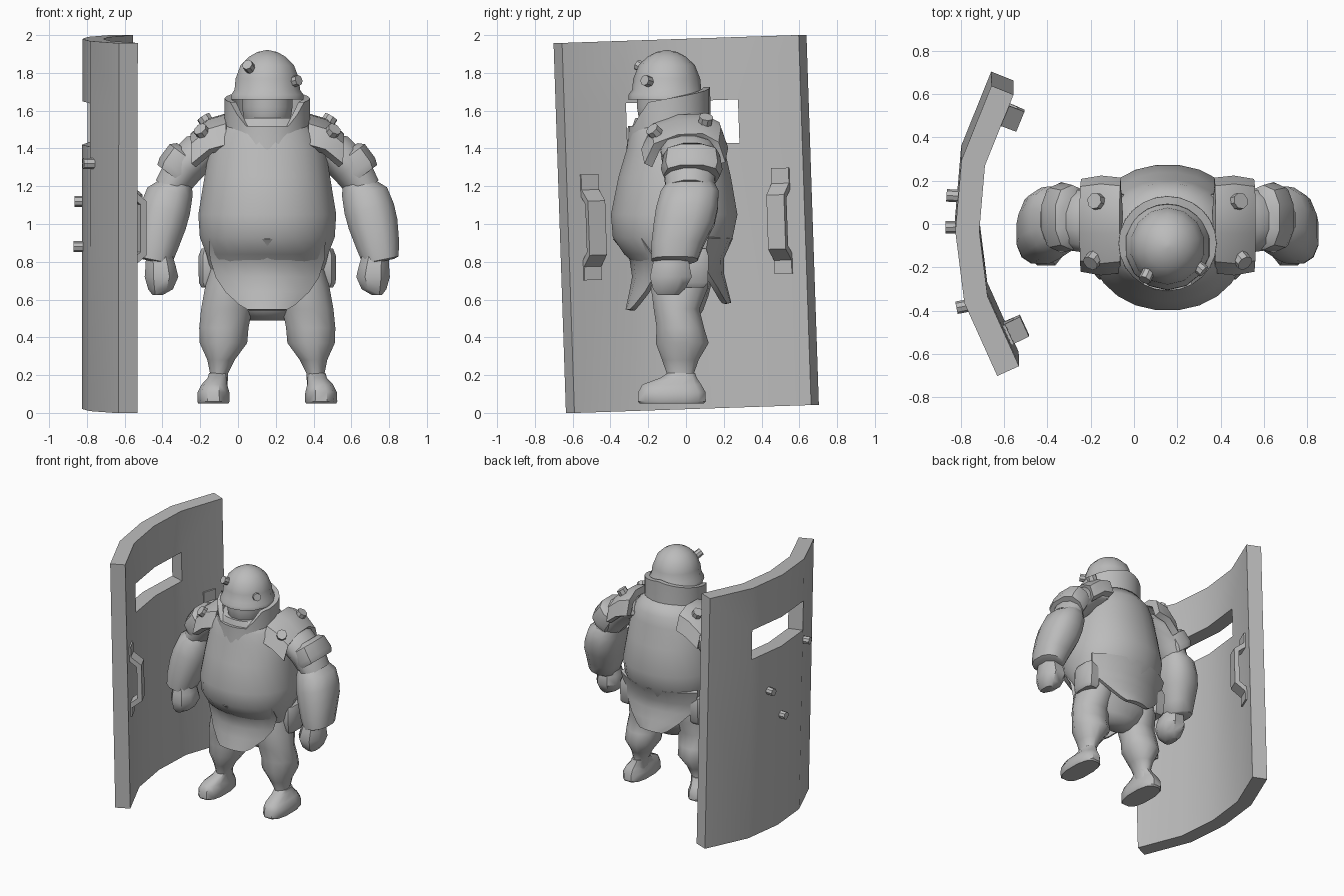
import bpy, bmesh, math
from mathutils import Vector

if "Cube" in bpy.data.objects:
    bpy.data.objects.remove(bpy.data.objects["Cube"])

CX = 0.155  # figure centre line
grey = bpy.data.materials.new("plain grey")
grey.diffuse_color = (0.5, 0.5, 0.5, 1)
grey.use_nodes = True
grey.node_tree.nodes["Principled BSDF"].inputs["Base Color"].default_value = grey.diffuse_color


def finish(ob, mods=(), angle=42):
    """Apply modifiers, tidy normals, colour and shade."""
    bpy.ops.object.select_all(action='DESELECT')
    bpy.context.view_layer.objects.active = ob
    ob.select_set(True)
    for kind, props in mods:
        m = ob.modifiers.new(kind, kind)
        for k, v in props.items():
            setattr(m, k, v)
        bpy.ops.object.modifier_apply(modifier=m.name)
    bm = bmesh.new()
    bm.from_mesh(ob.data)
    bmesh.ops.recalc_face_normals(bm, faces=bm.faces)
    bm.to_mesh(ob.data)
    bm.free()
    ob.data.materials.clear()
    ob.data.materials.append(grey)
    bpy.ops.object.shade_smooth_by_angle(angle=math.radians(angle))
    return ob


def skin(name, rows, wrap=False, caps=False, skip=(), mods=(), loc=(CX, 0, 0), rot=(0, 0, 0), angle=42):
    """Join rows of points into a surface."""
    bm = bmesh.new()
    vs = [[bm.verts.new(p) for p in r] for r in rows]
    n = len(rows[0])
    for j in range(len(rows) - 1):
        for i in range(n if wrap else n - 1):
            if (j, i) not in skip:
                k = (i + 1) % n
                bm.faces.new((vs[j][i], vs[j][k], vs[j + 1][k], vs[j + 1][i]))
    if caps:
        bm.faces.new(vs[0])
        bm.faces.new(vs[-1])
    me = bpy.data.meshes.new(name)
    bm.to_mesh(me)
    bm.free()
    ob = bpy.data.objects.new(name, me)
    ob.location, ob.rotation_euler = loc, rot
    bpy.context.collection.objects.link(ob)
    return finish(ob, mods, angle)


def ring(x, y, z, rx, ry, n=16, power=2.0, tangent=(0, 0, 1)):
    """Superellipse ring, tilted to face along the tangent."""
    u = Vector((0, 1, 0)).cross(Vector(tangent)).normalized()
    pts = []
    for i in range(n):
        a = math.tau * (i + 0.5) / n
        c, s = math.cos(a), math.sin(a)
        c, s = (math.copysign(abs(t) ** (2 / power), t) for t in (c, s))
        pts.append(Vector((x, y, z)) + u * rx * c + Vector((0, ry * s, 0)))
    return pts


MIRROR = [('MIRROR', {})]


def solid(t, offset=0.0):
    return [('SOLIDIFY', dict(thickness=t, offset=offset, use_even_offset=True))]


def limb(name, data, n=12, power=2.0, t=(0, 0, 1), angle=42):
    return skin(name, [ring(*d, n, power, t) for d in data], True, True, mods=MIRROR, angle=angle)


def bolt(name, pos, direction, r=0.032, depth=0.07):
    bpy.ops.mesh.primitive_cylinder_add(vertices=8, radius=r, depth=depth, location=pos)
    ob = bpy.context.object
    ob.name = name
    ob.rotation_euler = Vector(direction).to_track_quat('Z', 'Y').to_euler()
    finish(ob)


# ---- figure: torso (z, half width, front y, back y) ----
torso = [(1.56, .20, -.27, .13), (1.48, .27, -.30, .19), (1.40, .31, -.315, .205),
         (1.25, .335, -.36, .24), (1.05, .368, -.40, .275), (.93, .36, -.39, .25),
         (.84, .325, -.33, .205), (.74, .30, -.21, .15), (.62, .27, -.17, .12),
         (.54, .17, -.13, .09), (.49, .10, -.08, .05)]
skin("torso", [ring(0, (f + b) / 2, z, w, (b - f) / 2, 24, 2.1) for z, w, f, b in torso],
     True, True, angle=60)

# coat flaps hanging in front and behind (z, y, half width, sideways bend)
S = [-1, -.75, -.4, 0, .4, .75, 1]
front = [(.93, -.375, .30, .15), (.82, -.285, .295, .13), (.72, -.27, .265, .11),
         (.64, -.285, .215, .08), (.57, -.30, .14, .04), (.545, -.305, .10, .02)]
back = [(.93, .235, .33, .13), (.82, .185, .31, .10), (.74, .185, .27, .08),
        (.66, .205, .20, .05), (.60, .22, .13, .03), (.58, .225, .09, .02)]
for name, rows, sg in (("front_flap", front, 1), ("back_flap", back, -1)):
    skin(name, [[(w * s, y + sg * d * s * s, z) for s in S] for z, y, w, d in rows], mods=solid(.03))


# collar: high at the back, scooped at the front
def collar_top(a):
    a = abs((math.degrees(a) + 180) % 360 - 180)
    if a < 35:
        return 1.52
    if a < 50:
        return 1.58
    return 1.645 + .08 * (a - 60) / 120


def collar_ring(r, dz, flat=None):
    return [(r * math.sin(a), -.09 - (r - .008) * math.cos(a), collar_top(a) + dz if flat is None else flat)
            for a in (math.tau * i / 24 for i in range(24))]


skin("collar", [collar_ring(.235, 0, 1.37), collar_ring(.228, 0, 1.46), collar_ring(.226, 0),
                collar_ring(.19, 0), collar_ring(.18, 0, 1.46)], True, True)

# head and helmet
skin("head", [ring(0, -.11, z, w, d, 12) for z, w, d in
              ((1.48, .09, .10), (1.53, .125, .14), (1.62, .138, .155), (1.75, .135, .15))], True, True)
skin("helmet", [ring(0, -.102, z, w, w * 1.03, 14) for z, w in
                ((1.69, .14), (1.66, .16), (1.66, .198), (1.685, .196), (1.71, .178), (1.77, .172),
                 (1.84, .145), (1.885, .10), (1.91, .055), (1.92, .01))], True, True)
for p, d in (((.06, -.235, 1.83), (-.35, -.75, .45)), ((.30, -.20, 1.755), (.7, -.6, .2))):
    bolt("helmet_bolt", p, d, .029, .06)

# legs, knees and boots
limb("leg", [(.19, -.03, .78, .11, .15), (.20, -.035, .66, .135, .155), (.215, -.05, .55, .14, .125),
             (.23, -.03, .45, .135, .13), (.232, -.02, .37, .13, .145), (.245, -.03, .28, .075, .10),
             (.255, -.03, .21, .05, .075), (.26, -.02, .13, .05, .08)], angle=60)
limb("boot", [(.285, -.075, .05, .082, .175), (.285, -.075, .06, .088, .185), (.285, -.075, .11, .086, .183),
              (.28, -.075, .15, .07, .16), (.265, -.04, .185, .052, .10), (.26, -.025, .21, .05, .075)],
     power=2.6)

# hip pouches
limb("hip_pouch", [(.305, .02, z, w, d) for z, w, d in
                   ((.665, .045, .08), (.69, .06, .10), (.83, .062, .105), (.87, .045, .09))], 8, 3.5)

# arms
limb("upper_arm", [(.20, .01, 1.43, .09, .13), (.34, .01, 1.40, .11, .15), (.44, .02, 1.30, .11, .145),
                   (.52, .02, 1.18, .09, .13)], t=(.6, 0, -.8))
limb("arm_pad", [(.42, .03, 1.385, .075, .11), (.44, .03, 1.365, .10, .15), (.49, .03, 1.29, .105, .163),
                 (.505, .03, 1.255, .10, .15)], 10, 2.5, (.6, 0, -.8))
limb("forearm", [(.475, .025, 1.23, .08, .12), (.515, .02, 1.17, .125, .157), (.54, .005, 1.08, .137, .168),
                 (.56, -.01, 1.0, .135, .165), (.585, -.045, .89, .118, .142), (.60, -.06, .81, .10, .125),
                 (.595, -.06, .80, .08, .105)], power=2.4, t=(.2, 0, -1))
limb("hand", [(.575, -.075, .86, .07, .09), (.565, -.08, .78, .085, .105), (.56, -.08, .72, .095, .118),
              (.565, -.09, .655, .07, .09), (.58, -.095, .625, .03, .06)], 8, 2.4)

# shoulder pads arched over each shoulder, with bolts
ARCH = [(-.215, 1.42), (-.165, 1.52), (-.04, 1.565), (.09, 1.57), (.165, 1.53), (.20, 1.43)]
skin("shoulder_pad", [[(x, y * k, z - drop) for y, z in ARCH]
                      for x, drop, k in ((.215, .01, .95), (.30, .035, 1), (.39, .11, .93))],
     mods=solid(.05) + MIRROR, angle=30)
for sg in (-1, 1):
    bolt("shoulder_bolt", (CX + sg * .335, -.155, 1.475), (sg * .5, -.6, .65), .038, .09)
    bolt("shoulder_bolt", (CX + sg * .315, .10, 1.53), (sg * .5, .15, .8), .038, .09)

# ---- riot shield: curved slab with a viewing slot ----
SHIELD, TILT = Vector((-.7, 0, 1)), (.0335, 0, .02)
CURVE = [(.055, -.67), (-.09, -.33), (-.125, 0), (-.09, .33), (.055, .67)]
skin("shield", [[(x, y, z) for x, y in CURVE] for z in (-.98, .42, .65, .98)],
     skip={(1, 1), (1, 2)}, mods=solid(.11, 1), loc=SHIELD, rot=TILT, angle=30)

# grab handles on the inside of the shield
BAR = [(0, .28), (0, .19), (.075, .13), (.075, -.14), (0, -.20), (0, -.28)]
for sg in (-1, 1):
    n, t = Vector((.92, -sg * .40, 0)), Vector((.40, sg * .92, 0))
    base = Vector((.10, sg * .51, 0))
    rows = [[base + n * o + t * s + Vector((0, 0, z)) for s in (-.05, .05)] for o, z in BAR]
    skin("shield_handle", rows, mods=solid(.035), loc=SHIELD, rot=TILT, angle=20)

# bolts on the outside of the shield
for y, z, x in ((-.38, 1.32, -.785), (.13, 1.12, -.83), (-.015, .88, -.835)):
    bolt("shield_bolt", (x, y, z), (-1, y * .5, 0), .029, .07)
